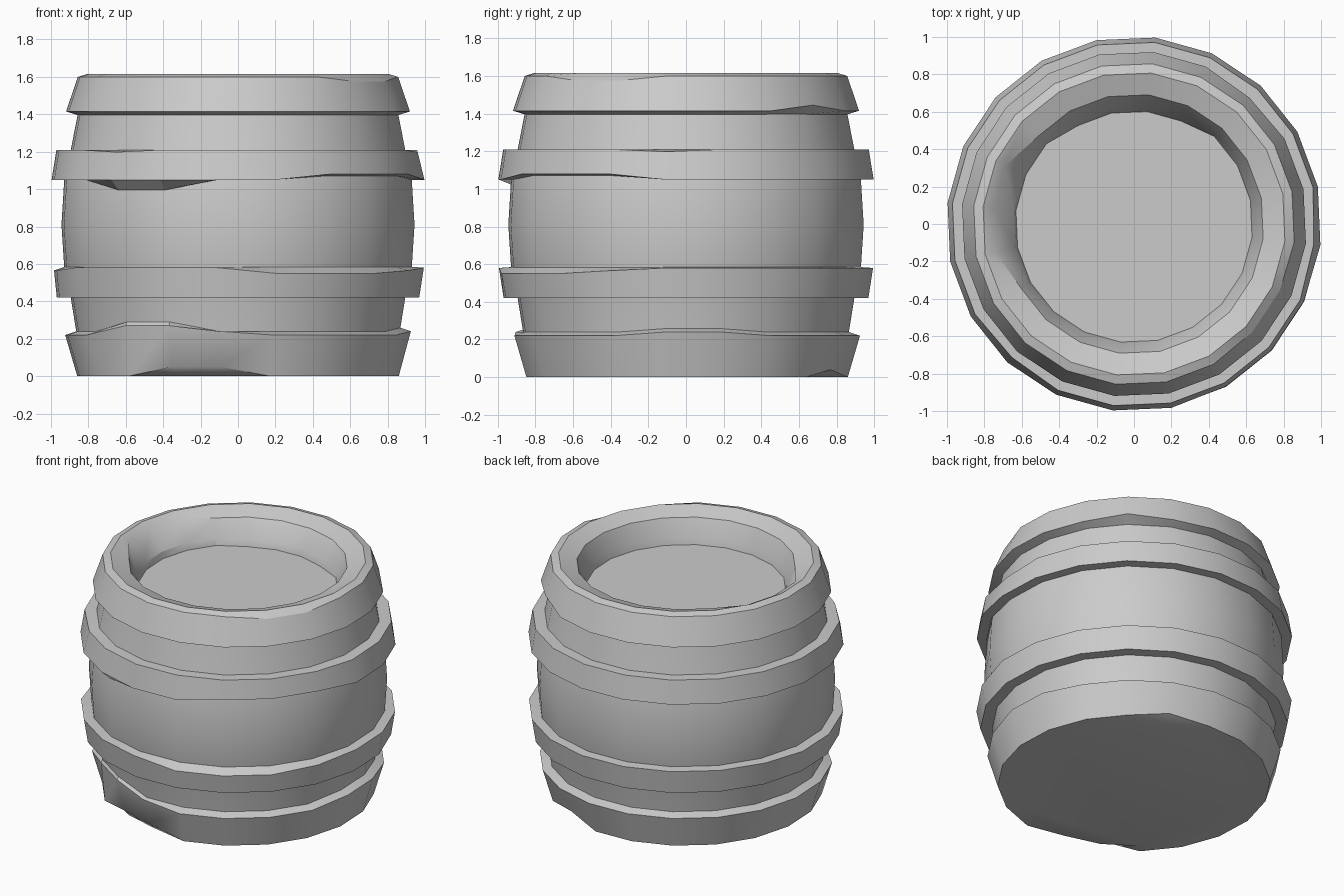
import bpy, math

if "Cube" in bpy.data.objects:
    bpy.data.objects.remove(bpy.data.objects["Cube"])

SIDES = 20
START = 11.5  # degrees, rotates the facets to match


def lathe(name, profile, edits=(), cap_first=False, cap_last=False, smooth=24):
    """Spin (radius, z) points; edits are (row, columns, d_radius, d_z) dents."""
    rows = [[[r, z] for _ in range(SIDES)] for r, z in profile]
    for row, cols, dr, dz in edits:
        for k in cols:
            rows[row][k][0] += dr
            rows[row][k][1] += dz
    verts = []
    for row in rows:
        for k, (r, z) in enumerate(row):
            a = math.radians(START + k * 360 / SIDES)
            verts.append((r * math.cos(a), r * math.sin(a), z))
    faces = []
    for i in range(len(rows) - 1):
        for k in range(SIDES):
            n = (k + 1) % SIDES
            a, b = i * SIDES, (i + 1) * SIDES
            faces.append((a + k, a + n, b + n, b + k))
    if cap_first:
        faces.append(tuple(reversed(range(SIDES))))
    if cap_last:
        base = (len(rows) - 1) * SIDES
        faces.append(tuple(range(base, base + SIDES)))
    mesh = bpy.data.meshes.new(name)
    mesh.from_pydata(verts, [], faces)
    ob = bpy.data.objects.new(name, mesh)
    bpy.context.collection.objects.link(ob)
    bpy.ops.object.select_all(action='DESELECT')
    ob.select_set(True)
    bpy.context.view_layer.objects.active = ob
    bpy.ops.object.shade_smooth_by_angle(angle=math.radians(smooth))
    return ob


# bulging wooden wall between the hoops
lathe("barrel_body", [(0.87, 0.235), (0.90, 0.42), (0.935, 0.58), (0.95, 0.81),
                      (0.935, 1.05), (0.90, 1.21), (0.86, 1.41)])

# bottom hoop with closed base, dented and chipped at the front left
lathe("bottom_hoop_and_base", [(0.80, 0.0), (0.865, 0.0), (0.93, 0.22), (0.87, 0.24)],
      [(1, [13, 14], -0.02, 0.05), (2, [12, 13], -0.04, 0.05),
       (2, [14], -0.02, 0.02), (3, [12, 13], 0.01, 0.05),
       (2, [0, 19], 0, 0.02), (3, [0, 19], 0, 0.02), (1, [3], -0.02, 0.04)],
      cap_first=True, smooth=32)

# lower middle hoop, worn along the upper edge
lathe("lower_middle_hoop", [(0.90, 0.42), (0.975, 0.42), (1.0, 0.58), (0.93, 0.585)],
      [(2, [15, 16, 17], 0, -0.03), (2, [18], 0, -0.015), (2, [9, 10], -0.01, -0.015)])

# upper middle hoop, worn along both edges
lathe("upper_middle_hoop", [(0.935, 1.05), (1.003, 1.05), (0.977, 1.21), (0.90, 1.21)],
      [(0, [12, 13], 0.01, -0.055), (1, [16, 17, 18], -0.005, 0.03),
       (0, [16, 17, 18], 0, 0.02), (2, [12, 19], -0.01, -0.012)])

# top hoop, rim, sloping inner wall and recessed lid, worn wider on the left
lathe("top_hoop_and_lid", [(0.86, 1.395), (0.925, 1.415), (0.862, 1.60), (0.812, 1.615),
                           (0.695, 1.575), (0.645, 1.455), (0.635, 1.41)],
      [(2, [17, 18], -0.005, -0.025), (4, [8, 9, 10], 0.06, 0.01),
       (5, [3, 4, 5, 6], -0.03, 0), (6, [3, 4, 5, 6], -0.03, 0),
       (1, [2], -0.01, 0.03)],
      cap_last=True)
